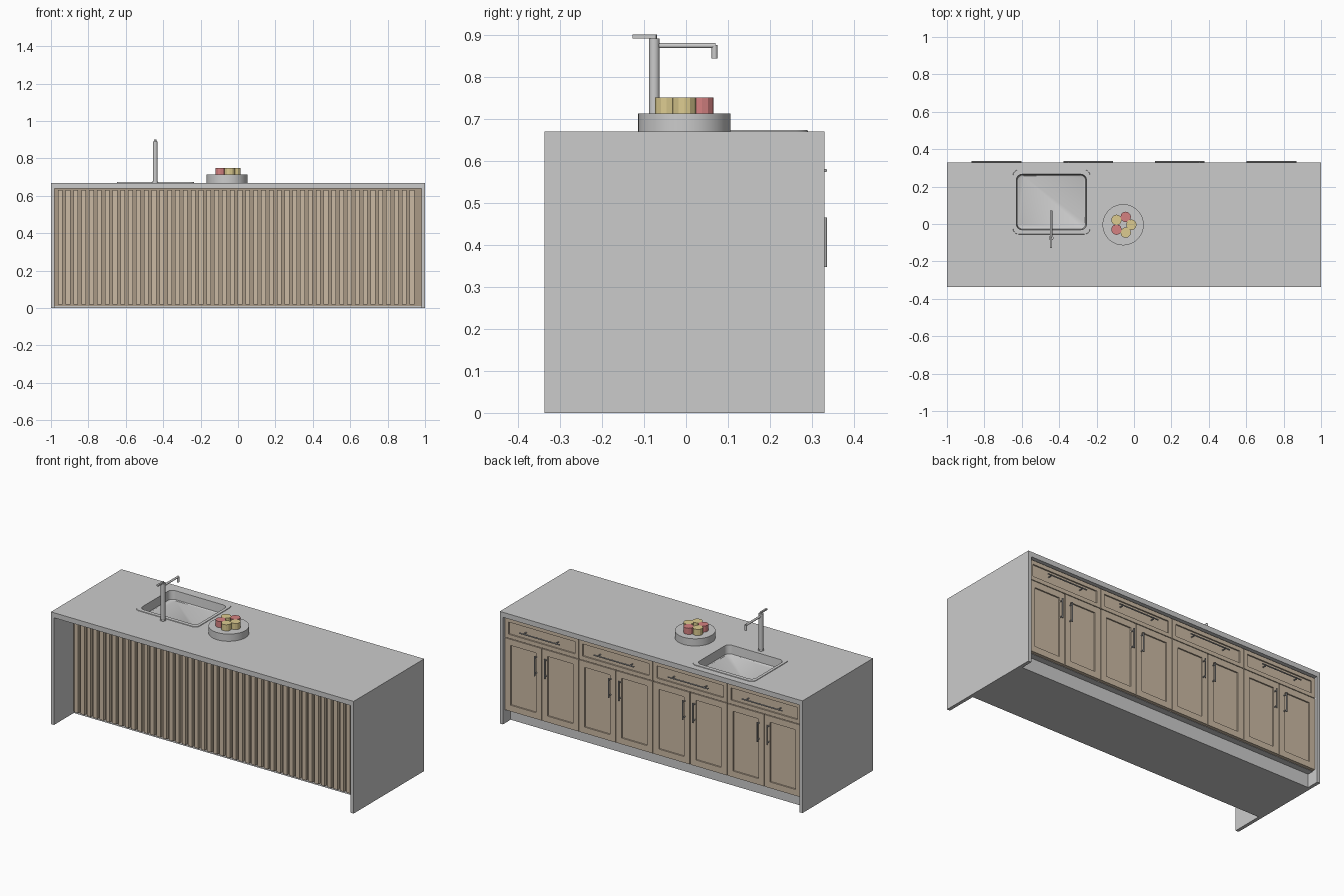
import bpy, bmesh, math
from mathutils import Vector

if "Cube" in bpy.data.objects:
    bpy.data.objects.remove(bpy.data.objects["Cube"])

def material(name, rgb):
    m = bpy.data.materials.new(name)
    m.diffuse_color = (*rgb, 1)
    m.use_nodes = True
    m.node_tree.nodes["Principled BSDF"].inputs["Base Color"].default_value = m.diffuse_color
    return m

WOOD = material("wood", (0.60, 0.49, 0.37))
DARK_WOOD = material("dark_wood", (0.40, 0.32, 0.24))
METAL = material("metal", (0.40, 0.40, 0.40))
RED = material("red_fruit", (0.66, 0.22, 0.22))
YELLOW = material("yellow_fruit", (0.72, 0.60, 0.28))

def finish(name, bm, mat=None, smooth=False):
    bmesh.ops.recalc_face_normals(bm, faces=bm.faces)
    me = bpy.data.meshes.new(name)
    bm.to_mesh(me)
    bm.free()
    ob = bpy.data.objects.new(name, me)
    bpy.context.collection.objects.link(ob)
    if mat:
        me.materials.append(mat)
    if smooth:
        bpy.ops.object.select_all(action='DESELECT')
        ob.select_set(True)
        bpy.context.view_layer.objects.active = ob
        bpy.ops.object.shade_smooth_by_angle(angle=math.radians(35))
    return ob

def add_box(bm, lo, hi):
    lo, hi = Vector(lo), Vector(hi)
    verts = bmesh.ops.create_cube(bm, size=1)["verts"]
    for v in verts:
        v.co = (lo + hi) / 2 + v.co * (hi - lo)
    return verts

def box(name, lo, hi, mat=None):
    bm = bmesh.new()
    add_box(bm, lo, hi)
    return finish(name, bm, mat)

def add_rod(bm, a, b, r, sides=16):
    a, b = Vector(a), Vector(b)
    verts = bmesh.ops.create_cone(bm, cap_ends=True, segments=sides, radius1=r,
                                  radius2=r, depth=(b - a).length)["verts"]
    rot = (b - a).to_track_quat('Z', 'Y')
    for v in verts:
        v.co = rot @ v.co + (a + b) / 2

def rods(name, parts, mat=None, sides=16):
    bm = bmesh.new()
    for a, b, r in parts:
        add_rod(bm, a, b, r, sides)
    return finish(name, bm, mat, True)

def loft_rounded(name, rings, mat=None, cap_start=False, smooth=True):
    """Loft rounded rectangles given as (x0, x1, y0, y1, radius, z)."""
    bm = bmesh.new()
    loops = []
    for x0, x1, y0, y1, r, z in rings:
        loop = []
        for k, (cx, cy) in enumerate([(x1 - r, y1 - r), (x0 + r, y1 - r),
                                      (x0 + r, y0 + r), (x1 - r, y0 + r)]):
            for i in range(7):
                a = math.pi / 2 * (k + i / 6)
                loop.append(bm.verts.new((cx + r * math.cos(a), cy + r * math.sin(a), z)))
        loops.append(loop)
    for p, q in zip(loops, loops[1:]):
        for i in range(len(p)):
            j = (i + 1) % len(p)
            bm.faces.new((p[i], p[j], q[j], q[i]))
    bm.faces.new(loops[-1])
    if cap_start:
        bm.faces.new(loops[0])
    return finish(name, bm, mat, smooth)

FRONT, BACK, TOP = -0.337, 0.329, 0.67

# Waterfall counter: one U-shaped profile pulled from front to back
bm = bmesh.new()
profile = [(-1, 0), (-1, TOP), (1, TOP), (1, 0), (0.98, 0), (0.98, 0.64), (-0.98, 0.64), (-0.98, 0)]
face = bm.faces.new([bm.verts.new((x, FRONT, z)) for x, z in profile])
pulled = bmesh.ops.extrude_face_region(bm, geom=[face])["geom"]
bmesh.ops.translate(bm, vec=(0, BACK - FRONT, 0),
                    verts=[g for g in pulled if isinstance(g, bmesh.types.BMVert)])
counter = finish("counter", bm)

# Sink opening and sink
cutter = loft_rounded("sink_cutter", [(-0.634, -0.246, -0.039, 0.274, 0.03, z) for z in (0.6, 0.7)],
                      cap_start=True, smooth=False)
cutter.hide_render = True
cutter.hide_viewport = True
cut = counter.modifiers.new("sink_opening", 'BOOLEAN')
cut.operation = 'DIFFERENCE'
cut.solver = 'EXACT'
cut.object = cutter
loft_rounded("sink", [(-0.647, -0.235, -0.055, 0.29, 0.03, 0.67),
                      (-0.646, -0.236, -0.054, 0.289, 0.03, 0.673),
                      (-0.629, -0.254, -0.031, 0.266, 0.03, 0.673),
                      (-0.625, -0.258, -0.027, 0.262, 0.03, 0.622),
                      (-0.62, -0.263, -0.022, 0.257, 0.03, 0.618)])

# Cabinet body, plinth and slat backing
box("cabinet_body", (-0.98, -0.14, 0.08), (0.98, 0.292, 0.605))
box("plinth", (-0.98, -0.15, 0), (0.98, 0.255, 0.08))
box("slat_backing", (-0.98, -0.152, 0.012), (0.98, -0.14, 0.64), DARK_WOOD)

# Vertical slats on the seating side
bm = bmesh.new()
for i in range(46):
    x = -0.963 + i * 0.0418
    add_box(bm, (x, -0.17, 0.018), (x + 0.025, -0.15, 0.63))
finish("front_slats", bm, WOOD)

def shaker_panel(name, x0, x1, z0, z1, frame):
    bm = bmesh.new()
    add_box(bm, (x0, 0.292, z0), (x1, 0.312, z1))
    face = max(bm.faces, key=lambda f: f.calc_center_median().y)
    bm.normal_update()
    bmesh.ops.inset_individual(bm, faces=[face], thickness=frame)
    bmesh.ops.inset_individual(bm, faces=[face], thickness=0.001, depth=-0.007)
    finish(name, bm, WOOD)

def bar_handle(name, centre, half, axis):
    c, d, r = Vector(centre), Vector(axis), 0.0038
    parts = [(c - d * half, c + d * half, r)]
    for s in (-1, 1):
        p = c + d * s * half * 0.8
        parts.append((Vector((p.x, 0.304, p.z)), p, r * 0.9))
    rods(name, parts, METAL, 12)

# Four cabinets, each with a drawer and a pair of doors
for i in range(4):
    cx = -0.735 + i * 0.49
    g = 0.002
    shaker_panel(f"drawer_{i + 1}", cx - 0.245 + g, cx + 0.245 - g, 0.516, 0.635, 0.033)
    bar_handle(f"drawer_handle_{i + 1}", (cx, 0.332, 0.577), 0.133, (1, 0, 0))
    for s, side in ((-1, "left"), (1, "right")):
        xs = sorted((cx + s * g, cx + s * (0.245 - g)))
        shaker_panel(f"{side}_door_{i + 1}", *xs, 0.082, 0.512, 0.052)
        bar_handle(f"{side}_door_handle_{i + 1}", (cx + s * 0.033, 0.332, 0.406), 0.059, (0, 0, 1))

# Tap: base, column, lever, spout and nozzle
x, y = -0.443, -0.0755
rods("tap", [((x, y, TOP), (x, y, 0.677), 0.016),
             ((x, y, TOP), (x, y, 0.891), 0.0127),
             ((x, y, 0.874), (x, 0.07, 0.874), 0.0062),
             ((x, 0.068, 0.843), (x, 0.068, 0.875), 0.0068),
             ((x, y, 0.889), (x, y, 0.9), 0.006)], None, 24)
box("tap_lever", (x - 0.005, -0.127, 0.891), (x + 0.005, -0.071, 0.9))

# Round dish with a ring of fruit
px, py = -0.058, -0.004
rods("dish", [((px, py, TOP), (px, py, 0.713), 0.11)], None, 48)
for i in range(5):
    a = math.radians(72 * i)
    fx, fy = px + 0.044 * math.cos(a), py + 0.044 * math.sin(a)
    bm = bmesh.new()
    add_rod(bm, (fx, fy, 0.711), (fx, fy, 0.75), 0.028, 12)
    finish(f"fruit_{i + 1}", bm, RED if i in (1, 3) else YELLOW)
